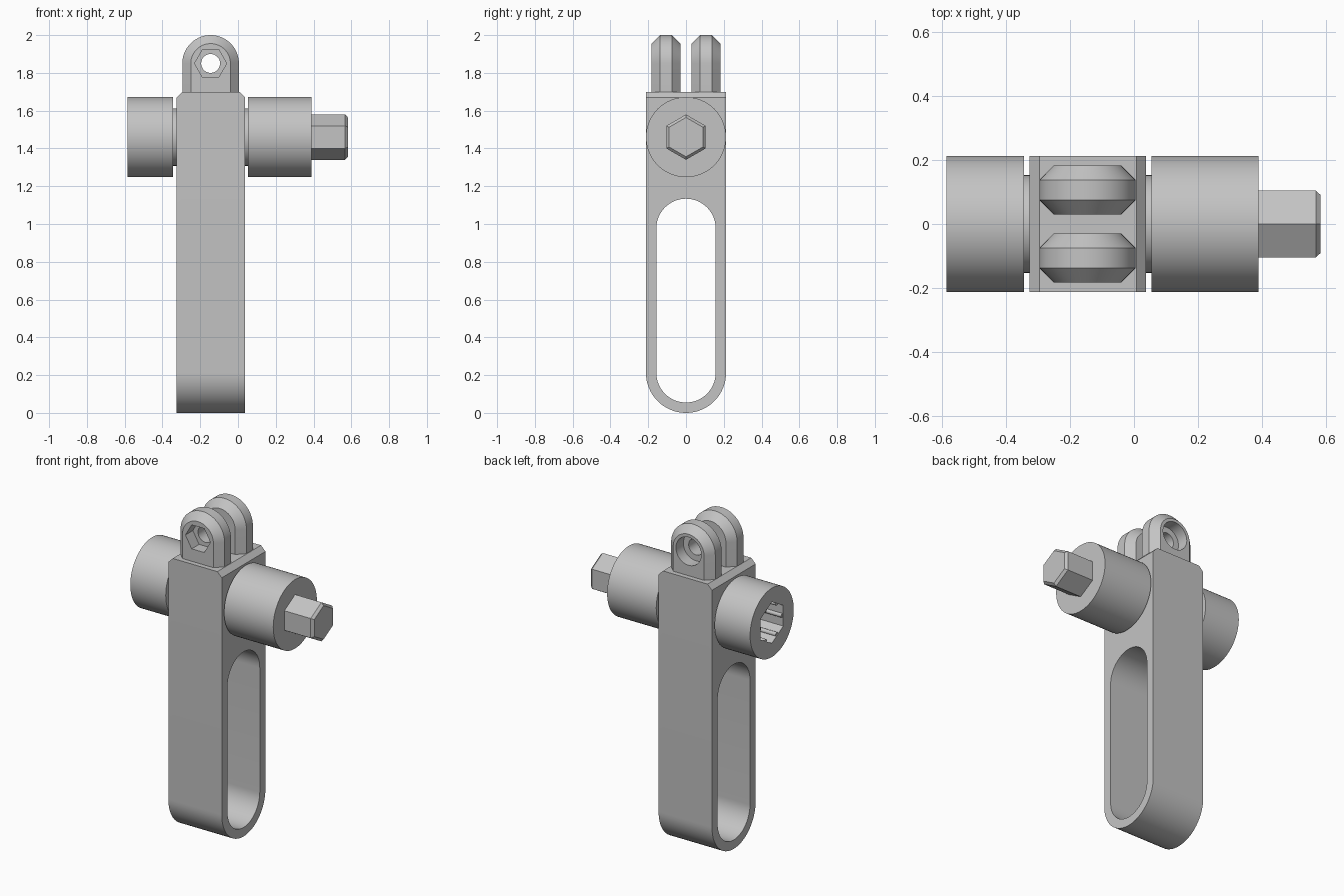
import bpy, bmesh
from math import sin, cos, pi, radians

cube = bpy.data.objects.get("Cube")
if cube:
    bpy.data.objects.remove(cube)

grey = bpy.data.materials.new("light grey")
grey.use_nodes = True
GREY = (0.55, 0.55, 0.55, 1)
grey.diffuse_color = GREY
grey.node_tree.nodes["Principled BSDF"].inputs["Base Color"].default_value = GREY

SEG = 64
AXLE_Z = 1.46
LUG_X, LUG_Z = -0.145, 1.85
BODY_L, BODY_R, BODY_TOP = -0.325, 0.038, 1.70


def arc(cu, cv, r, start, end, n):
    """Points along an arc, angles in degrees, both ends included."""
    angles = [radians(start + (end - start) * i / n) for i in range(n + 1)]
    return [(cu + r * cos(a), cv + r * sin(a)) for a in angles]


def polygon(cu, cv, r, sides, turn=0):
    return arc(cu, cv, r, turn, turn + 360, sides)[:-1]


def loft(name, axis, sections):
    """Capped solid through (position, outline) sections along x or y."""
    bm = bmesh.new()
    rings = []
    for pos, outline in sections:
        rings.append([bm.verts.new((pos, u, v) if axis == "x" else (u, pos, v))
                      for u, v in outline])
    n = len(rings[0])
    for a, b in zip(rings, rings[1:]):
        for i in range(n):
            j = (i + 1) % n
            bm.faces.new((a[i], a[j], b[j], b[i]))
    bm.faces.new(rings[0])
    bm.faces.new(rings[-1])
    bmesh.ops.recalc_face_normals(bm, faces=bm.faces)
    mesh = bpy.data.meshes.new(name)
    bm.to_mesh(mesh)
    bm.free()
    mesh.materials.append(grey)
    obj = bpy.data.objects.new(name, mesh)
    bpy.context.collection.objects.link(obj)
    return obj


def prism(name, axis, start, end, outline):
    return loft(name, axis, [(start, outline), (end, outline)])


def select(obj):
    bpy.ops.object.select_all(action="DESELECT")
    obj.select_set(True)
    bpy.context.view_layer.objects.active = obj


def cut(obj, cutter):
    cutter.hide_render = True
    mod = obj.modifiers.new("cut", "BOOLEAN")
    mod.operation = "DIFFERENCE"
    mod.solver = "EXACT"
    mod.object = cutter
    select(obj)
    bpy.ops.object.modifier_apply(modifier=mod.name)
    bpy.data.objects.remove(cutter)


def smooth(obj):
    select(obj)
    bpy.ops.object.shade_smooth_by_angle(angle=radians(25))


# Body: round bottom, bevelled top edges, long slot
def body_outline(top):
    return arc(0, 0.212, 0.212, 180, 360, SEG // 2) + [(0.212, top), (-0.212, top)]


BEVEL = 0.03
low, high = body_outline(BODY_TOP - BEVEL), body_outline(BODY_TOP)
body = loft("body", "x", [(BODY_L, low), (BODY_L + BEVEL, high),
                          (BODY_R - BEVEL, high), (BODY_R, low)])
slot = (arc(0, 0.212, 0.157, 180, 360, SEG // 2)
        + arc(0, 0.977, 0.157, 0, 180, SEG // 2))
cut(body, prism("slot_cutter", "x", -1, 1, slot))
smooth(body)

# Hubs and the narrower necks that join them to the body
hub = polygon(0, AXLE_Z, 0.212, SEG)
neck = polygon(0, AXLE_Z, 0.152, SEG)
left_x, right_x = -0.584, 0.388
socket_hub = prism("socket_hub", "x", left_x, -0.343, hub)
peg_hub = prism("peg_hub", "x", 0.054, right_x, hub)
smooth(prism("socket_neck", "x", -0.345, BODY_L + 0.01, neck))
smooth(prism("peg_neck", "x", BODY_R - 0.01, 0.056, neck))

# Hexagonal socket with a grip rib on each flat
SOCKET_R, SOCKET_END = 0.127, left_x + 0.2
cut(socket_hub, prism("socket_cutter", "x", left_x - 0.1, SOCKET_END,
                      polygon(0, AXLE_Z, SOCKET_R, 6, 30)))
smooth(socket_hub)
smooth(peg_hub)
flat = SOCKET_R * cos(pi / 6)
for i, (y, z) in enumerate(polygon(0, AXLE_Z, flat, 6)):
    smooth(prism(f"socket_rib_{i + 1}", "x", left_x + 0.005, SOCKET_END,
                 polygon(y, z, 0.013, 16)))

# Hexagonal peg with a bevelled tip
peg = polygon(0, AXLE_Z, 0.12, 6, 30)
loft("hex_peg", "x", [(right_x - 0.01, peg), (0.567, peg),
                      (0.582, polygon(0, AXLE_Z, 0.104, 6, 30))])


# Pair of mounting lugs with bevelled arches
def arch(r):
    foot = BODY_TOP - 0.005
    return ([(LUG_X + r, foot)] + arc(LUG_X, LUG_Z, r, 0, 180, SEG // 2)
            + [(LUG_X - r, foot)])


for name, side in (("front_lug", -1), ("back_lug", 1)):
    lug = loft(name, "y", [(side * 0.03, arch(0.105)), (side * 0.075, arch(0.15)),
                           (side * 0.137, arch(0.15)), (side * 0.182, arch(0.105))])
    cut(lug, prism("bolt_cutter", "y", -1, 1, polygon(LUG_X, LUG_Z, 0.05, SEG // 2)))
    # Nut recess on the front, round bolt-head recess on the back
    recess = (polygon(LUG_X, LUG_Z, 0.085, 6) if side < 0
              else polygon(LUG_X, LUG_Z, 0.086, SEG))
    cut(lug, prism("recess_cutter", "y", side * 0.11, side * 0.3, recess))
    smooth(lug)
